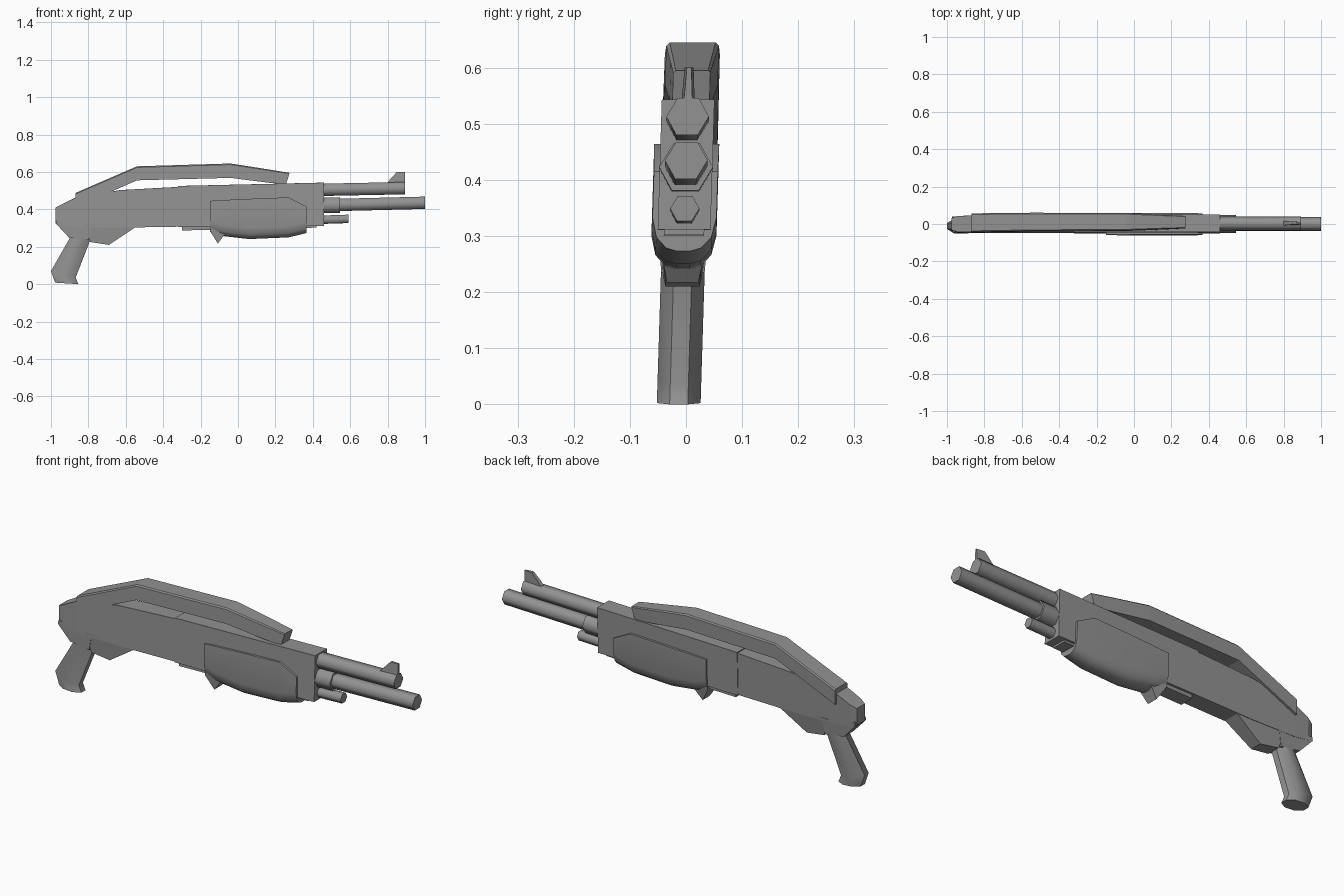
import bpy, bmesh, math

cube = bpy.data.objects.get("Cube")
if cube:
    bpy.data.objects.remove(cube, do_unlink=True)

metal = bpy.data.materials.new("gunmetal grey")
metal.use_nodes = True
GREY = (0.29, 0.29, 0.29, 1)
metal.diffuse_color = GREY
metal.node_tree.nodes["Principled BSDF"].inputs["Base Color"].default_value = GREY

LEAN = 0.031  # the whole model leans slightly to the back


def loft(name, rings, smooth=None, y0=0):
    """Skin a list of equal-length point rings and cap both ends."""
    bm = bmesh.new()
    rows = [[bm.verts.new((x, y + y0 + LEAN * (z - 0.42), z)) for x, y, z in ring]
            for ring in rings]
    n = len(rows[0])
    for a, b in zip(rows, rows[1:]):
        for i in range(n):
            j = (i + 1) % n
            bm.faces.new((a[i], a[j], b[j], b[i]))
    bm.faces.new(rows[0])
    bm.faces.new(rows[-1])
    bmesh.ops.recalc_face_normals(bm, faces=bm.faces)
    me = bpy.data.meshes.new(name)
    bm.to_mesh(me)
    bm.free()
    me.materials.append(metal)
    ob = bpy.data.objects.new(name, me)
    bpy.context.collection.objects.link(ob)
    if smooth:
        bpy.ops.object.select_all(action="DESELECT")
        ob.select_set(True)
        bpy.context.view_layer.objects.active = ob
        bpy.ops.object.shade_smooth_by_angle(angle=math.radians(smooth))
    return ob


def box_ring(x, zb, zt, half, cut=0.0, lean_x=0.0):
    """Rectangular section across x, with optional cut top corners."""
    c = max(cut, 0.0005)
    return [(x, -half, zb), (x, half, zb), (x + lean_x, half, zt - c),
            (x + lean_x, half - c, zt), (x + lean_x, c - half, zt),
            (x + lean_x, -half, zt - c)]


def plate(name, points):
    """Symmetric plate from (x, z, half width) outline points."""
    return loft(name, [[(x, s * h, z) for x, z, h in points] for s in (-1, 1)])


def hex_tube(name, x0, z0, x1, z1, r):
    ring = [(r * math.cos(k * math.pi / 3), r * math.sin(k * math.pi / 3)) for k in range(6)]
    return loft(name, [[(x, y, z + dz) for y, dz in ring] for x, z in ((x0, z0), (x1, z1))],
                smooth=70)


# Receiver: front block and tapering rear
loft("receiver_front", [box_ring(-0.32, 0.305, 0.525, 0.047),
                        box_ring(0.46, 0.312, 0.543, 0.047)])
loft("receiver_rear", [box_ring(-0.975, 0.325, 0.41, 0.032),
                       box_ring(-0.945, 0.315, 0.425, 0.043),
                       box_ring(-0.87, 0.305, 0.462, 0.044),
                       box_ring(-0.63, 0.302, 0.503, 0.044),
                       box_ring(-0.32, 0.307, 0.52, 0.044)])
loft("lower_rail", [box_ring(-0.30, 0.287, 0.33, 0.036),
                    box_ring(0.42, 0.302, 0.34, 0.036)])

# Folded stock lying over the receiver
loft("folding_stock", [box_ring(-0.87, 0.41, 0.487, 0.05, 0.006),
                       box_ring(-0.54, 0.555, 0.63, 0.049, 0.006),
                       box_ring(-0.04, 0.568, 0.645, 0.047, 0.006),
                       box_ring(0.165, 0.542, 0.613, 0.038, 0.005),
                       box_ring(0.257, 0.535, 0.595, 0.033, 0.004, 0.018)], y0=0.005)

# Pump fore-end: rounded trough wrapped under the receiver
def pump_ring(x, zb, zt, half):
    side = [(half, zt), (half, zb + 0.06), (half * 0.86, zb + 0.025),
            (half * 0.55, zb + 0.006), (half * 0.2, zb)]
    full = side + [(-y, z) for y, z in reversed(side)]
    return [(x, y, z) for y, z in full]


loft("pump_grip", [pump_ring(-0.15, 0.28, 0.445, 0.056),
                   pump_ring(-0.09, 0.258, 0.449, 0.057),
                   pump_ring(0.06, 0.241, 0.456, 0.058),
                   pump_ring(0.27, 0.25, 0.464, 0.058),
                   pump_ring(0.366, 0.273, 0.415, 0.057)], smooth=50)
plate("pump_hook", [(-0.15, 0.33, 0.05), (-0.15, 0.285, 0.045),
                    (-0.108, 0.217, 0.028), (-0.06, 0.28, 0.04), (-0.06, 0.33, 0.045)])

# Barrels
hex_tube("upper_barrel", 0.44, 0.504, 0.893, 0.513, 0.038)
hex_tube("middle_barrel", 0.44, 0.421, 1.0, 0.435, 0.038)
hex_tube("barrel_collar", 0.44, 0.42, 0.545, 0.423, 0.048)
hex_tube("lower_tube", 0.44, 0.344, 0.592, 0.349, 0.026)
plate("front_sight", [(0.79, 0.535, 0.012), (0.85, 0.6, 0.008),
                      (0.893, 0.6, 0.004), (0.893, 0.535, 0.008)])

# Trigger guard wedge
plate("trigger_guard", [(-0.82, 0.32, 0.045), (-0.79, 0.225, 0.034),
                        (-0.69, 0.21, 0.03), (-0.54, 0.31, 0.042)])

# Pistol grip with flared neck
plate("grip_neck", [(-0.97, 0.34, 0.043), (-0.972, 0.322, 0.043),
                    (-0.905, 0.25, 0.039), (-0.80, 0.235, 0.039),
                    (-0.785, 0.31, 0.043)])


def grip_ring(xb, zb, xf, zf):
    ring = []
    for k in range(8):
        a = (k + 0.5) * math.pi / 4
        t = 0.5 + 0.5 * math.cos(a) / math.cos(math.pi / 8)
        ring.append((xb + (xf - xb) * t, 0.039 * math.sin(a) / math.sin(math.pi * 3 / 8),
                     zb + (zf - zb) * t))
    return ring


loft("pistol_grip", [grip_ring(-0.915, 0.29, -0.79, 0.29),
                     grip_ring(-0.90, 0.245, -0.79, 0.235),
                     grip_ring(-1.0, 0.07, -0.868, 0.035),
                     grip_ring(-0.978, 0.008, -0.853, 0.0)], smooth=50)
